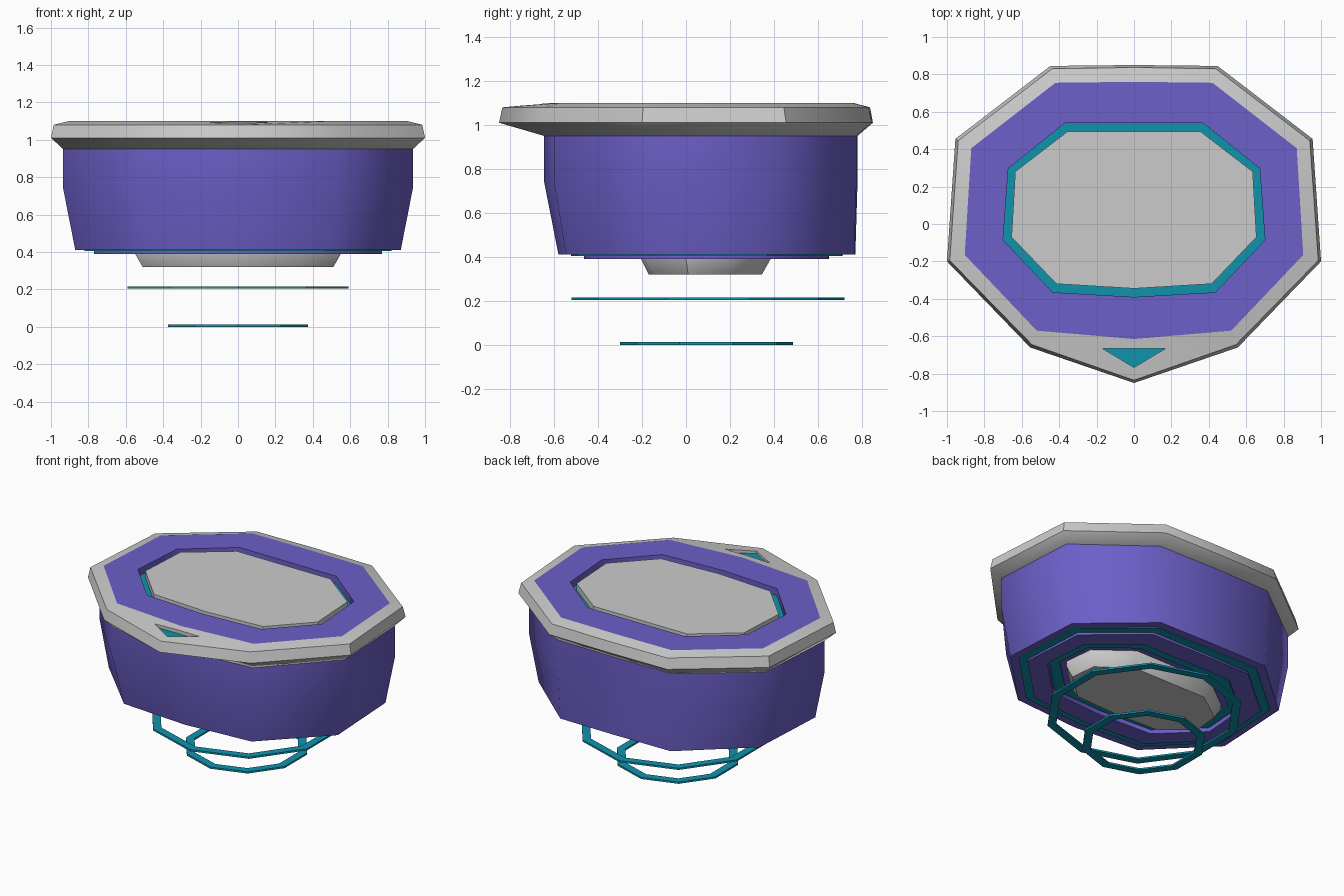
import bpy, bmesh, math

if "Cube" in bpy.data.objects:
    bpy.data.objects.remove(bpy.data.objects["Cube"])


def material(name, rgb):
    m = bpy.data.materials.new(name)
    m.diffuse_color = (*rgb, 1)
    m.use_nodes = True
    m.node_tree.nodes["Principled BSDF"].inputs["Base Color"].default_value = m.diffuse_color
    return m


PURPLE = material("purple", (0.15, 0.115, 0.58))
TEAL = material("teal", (0.005, 0.29, 0.41))


def mirror(half):
    """Right half outline (front to back) -> full ten-sided outline."""
    return half + [(-x, y) for x, y in reversed(half[1:-1])]


def blend(a, b, t):
    return [(p[0] + (q[0] - p[0]) * t, p[1] + (q[1] - p[1]) * t) for p, q in zip(a, b)]


def decagon(r, cy):
    return [(r * math.sin(i * math.pi / 5), cy - r * math.cos(i * math.pi / 5)) for i in range(10)]


def loft(name, rings, mat=None, ring_shape=False):
    """Skin a stack of outlines; closed into a ring, or capped at both ends."""
    bm = bmesh.new()
    rows = [[bm.verts.new((x, y, z)) for x, y in o] for o, z in rings]
    pairs = list(zip(rows, rows[1:]))
    if ring_shape:
        pairs.append((rows[-1], rows[0]))
    else:
        bm.faces.new(rows[0])
        bm.faces.new(rows[-1])
    for a, b in pairs:
        n = len(a)
        for i in range(n):
            j = (i + 1) % n
            bm.faces.new((a[i], a[j], b[j], b[i]))
    bmesh.ops.recalc_face_normals(bm, faces=bm.faces)
    me = bpy.data.meshes.new(name)
    bm.to_mesh(me)
    bm.free()
    ob = bpy.data.objects.new(name, me)
    bpy.context.collection.objects.link(ob)
    if mat:
        me.materials.append(mat)
    return ob


def band(name, outer, inner, z0, z1, mat):
    return loft(name, [(outer, z0), (outer, z1), (inner, z1), (inner, z0)], mat, True)


def smooth(ob, deg):
    bpy.ops.object.select_all(action='DESELECT')
    ob.select_set(True)
    bpy.context.view_layer.objects.active = ob
    bpy.ops.object.shade_smooth_by_angle(angle=math.radians(deg))


# Outlines
rim_low = mirror([(0, -.85), (.555, -.66), (1, -.2), (.955, .455), (.447, .845), (0, .85)])
rim_high = mirror([(0, -.835), (.545, -.645), (.985, -.195), (.94, .445), (.437, .83), (0, .837)])
deck = mirror([(0, -.615), (.52, -.57), (.905, -.165), (.87, .405), (.42, .755), (0, .76)])
side = mirror([(0, -.645), (.535, -.6), (.935, -.17), (.9, .42), (.432, .775), (0, .78)])
base = mirror([(0, -.58), (.485, -.545), (.87, -.16), (.84, .4), (.42, .765), (0, .77)])
foot = mirror([(0, -.205), (.35, -.19), (.55, 0), (.53, .21), (.3, .385), (0, .385)])
foot_low = mirror([(0, -.17), (.325, -.155), (.51, .01), (.49, .195), (.28, .345), (0, .345)])
hole = mirror([(0, -.39), (.435, -.365), (.7, -.085), (.672, .297), (.368, .54), (0, .54)])
plate = mirror([(0, -.345), (.415, -.32), (.655, -.07), (.635, .28), (.355, .495), (0, .495)])

# Purple body with top well and stepped underside
step, well = blend(base, foot, .31), blend(base, foot, .66)
body = loft("body", [(well, .42), (well, .39), (step, .39), (step, .41), (base, .41),
                     (side, .74), (side, .95), (deck, .95), (deck, 1.1),
                     (hole, 1.1), (hole, 1.04)], PURPLE)
smooth(body, 50)

# Grey rim around the deck
rim = loft("rim", [(side, .95), (rim_low, 1.01), (rim_high, 1.08), (deck, 1.1), (deck, .95)],
           ring_shape=True)

# Triangular pointer pocket at the front of the rim
tri = [(-.17, -.665), (.17, -.665), (0, -.767)]
cutter = loft("pointer_cutter", [(tri, 1.065), (tri, 1.2)])
cutter.hide_render = True
cut = rim.modifiers.new("pocket", 'BOOLEAN')
cut.object = cutter
cut.operation = 'DIFFERENCE'
cut.solver = 'EXACT'
bpy.context.view_layer.objects.active = rim
bpy.ops.object.modifier_apply(modifier=cut.name)
bpy.data.objects.remove(cutter)
smooth(rim, 45)
loft("pointer", [(tri, 1.05), (tri, 1.07)], TEAL)

# Centre plate and the glowing strip around it
loft("top_plate", [(plate, 1.03), (plate, 1.095)])
band("top_strip", hole, plate, 1.03, 1.05, TEAL)

# Underside strips and grey foot
band("outer_base_strip", blend(base, foot, .15), step, .405, .412, TEAL)
band("inner_base_strip", blend(base, foot, .69), blend(base, foot, .88), .412, .425, TEAL)
smooth(loft("foot", [(foot, .43), (foot, .39), (foot_low, .32)]), 45)

# Floating rings below
for name, r, cy, z in (("upper_ring", .62, .1, .204), ("lower_ring", .393, .0925, 0)):
    band(name, decagon(r, cy), decagon(r - .055, cy), z, z + .012, TEAL)
